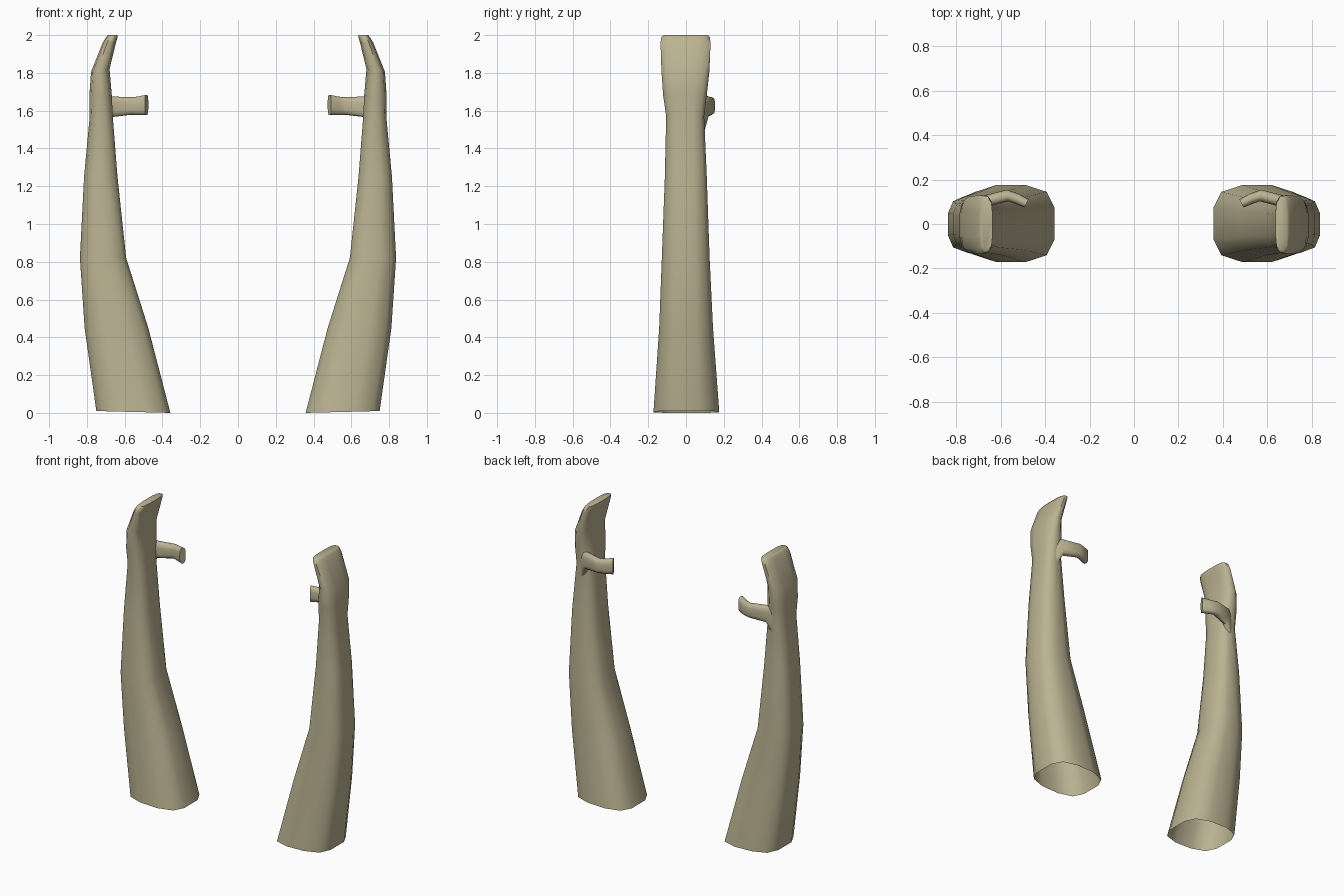
import bpy, bmesh
from mathutils import Vector

if "Cube" in bpy.data.objects:
    bpy.data.objects.remove(bpy.data.objects["Cube"])

skin = bpy.data.materials.new("tan_skin")
skin.diffuse_color = (0.50, 0.45, 0.29, 1)
skin.use_nodes = True
skin.node_tree.nodes["Principled BSDF"].inputs["Base Color"].default_value = skin.diffuse_color

# Rounded twelve-sided unit section, counter-clockwise
QUARTER = [(1, .41), (.82, .82), (.33, 1)]
SECTION = (QUARTER + [(-x, y) for x, y in reversed(QUARTER)]
           + [(-x, -y) for x, y in QUARTER]
           + [(x, -y) for x, y in reversed(QUARTER)])


def loft(name, rings, cap_start, cap_end, angle):
    """Skin a list of rings, mirrored to the other side."""
    bm = bmesh.new()
    loops = [[bm.verts.new(p) for p in ring] for ring in rings]
    n = len(loops[0])
    for a, b in zip(loops, loops[1:]):
        for i in range(n):
            j = (i + 1) % n
            bm.faces.new((a[i], a[j], b[j], b[i]))
    if cap_start:
        bm.faces.new(loops[0][::-1])
    if cap_end:
        bm.faces.new(loops[-1])
    bmesh.ops.recalc_face_normals(bm, faces=bm.faces)
    mesh = bpy.data.meshes.new(name)
    bm.to_mesh(mesh)
    bm.free()
    mesh.materials.append(skin)
    ob = bpy.data.objects.new(name, mesh)
    bpy.context.collection.objects.link(ob)
    bpy.ops.object.select_all(action='DESELECT')
    ob.select_set(True)
    bpy.context.view_layer.objects.active = ob
    bpy.ops.object.shade_smooth_by_angle(angle=angle)
    mirror = ob.modifiers.new("mirror", 'MIRROR')
    mirror.use_mirror_merge = False
    return ob


# Arm and flat hand: z, inner x, outer x, front y, back y, outward rise
ARM = [(0.00, .358, .750, -.172, .176, .010),
       (0.45, .475, .812, -.142, .143, 0),
       (0.82, .592, .837, -.128, .125, 0),
       (1.25, .638, .815, -.112, .110, 0),
       (1.57, .663, .785, -.105, .096, 0),
       (1.68, .668, .787, -.121, .110, 0),
       (1.82, .680, .778, -.130, .124, -.015),
       (1.96, .646, .716, -.135, .130, 0),
       (1.99, .637, .698, -.130, .126, 0),
       (2.00, .637, .690, -.118, .115, 0)]
rings = []
for z, x0, x1, y0, y1, rise in ARM:
    rings.append([((x0 + x1) / 2 + u * (x1 - x0) / 2,
                   (y0 + y1) / 2 + v * (y1 - y0) / 2,
                   z + rise * (u + 1) / 2) for u, v in SECTION])
loft("arm_and_hand", rings, False, True, 0.9)

# Bent thumb with a web at its root: x, y, bottom z, top z, half thickness
THUMB = [(.735, .070, 1.42, 1.67, .020),
         (.680, .100, 1.565, 1.675, .027),
         (.570, .128, 1.578, 1.672, .026),
         (.530, .115, 1.578, 1.674, .024),
         (.484, .093, 1.577, 1.684, .021)]
centres = [Vector((x, y, 0)) for x, y, *_ in THUMB]
rings = []
for i, (x, y, z0, z1, t) in enumerate(THUMB):
    along = (centres[min(i + 1, len(THUMB) - 1)] - centres[max(i - 1, 0)]).normalized()
    side = Vector((-along.y, along.x, 0))
    rings.append([centres[i] + side * (t * u)
                  + Vector((0, 0, (z0 + z1) / 2 + v * (z1 - z0) / 2))
                  for u, v in SECTION])
loft("thumb", rings, True, True, 0.9)
